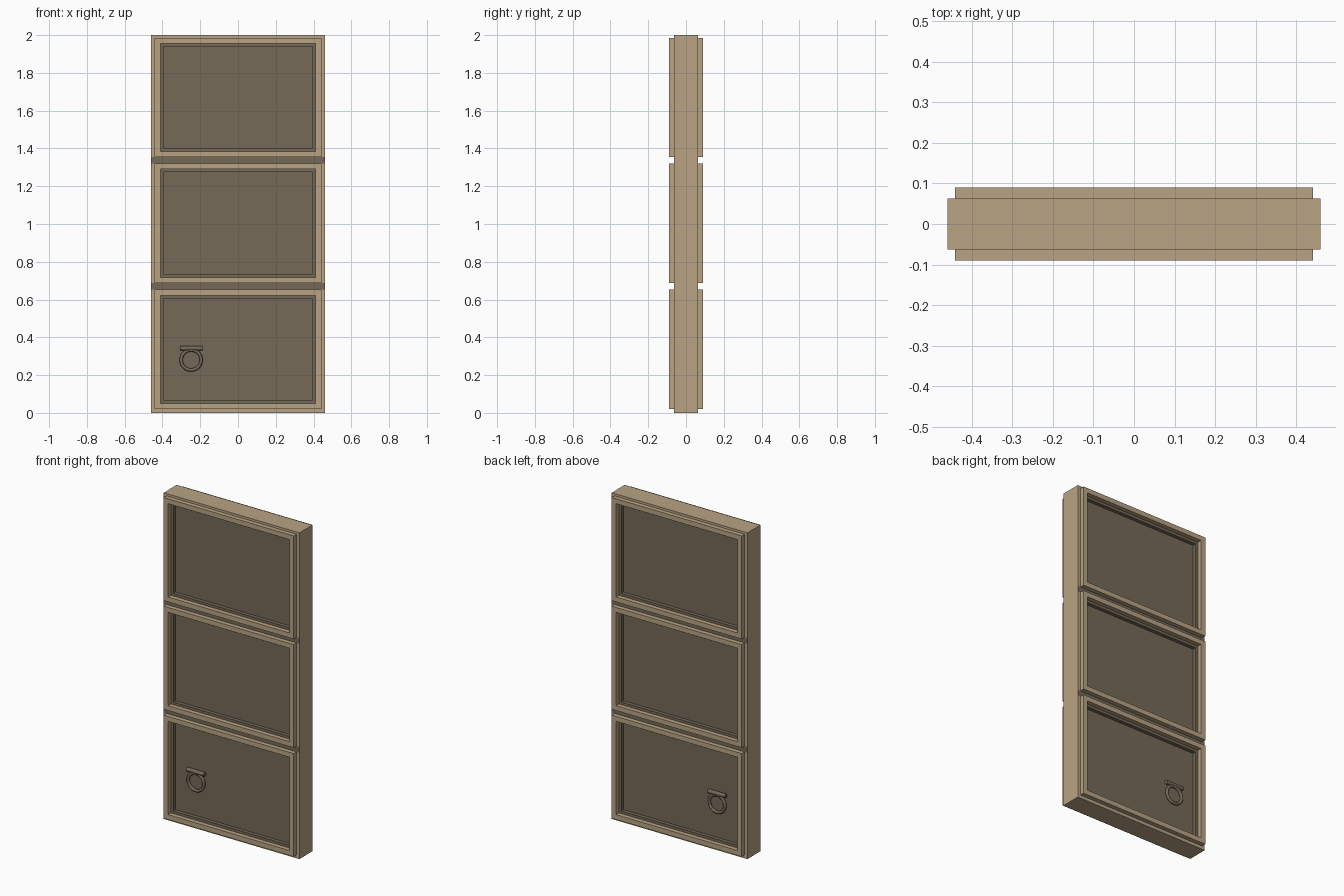
import bpy, bmesh, math
from mathutils import Vector

if "Cube" in bpy.data.objects:
    bpy.data.objects.remove(bpy.data.objects["Cube"])


def material(name, rgb):
    m = bpy.data.materials.new(name)
    m.diffuse_color = (*rgb, 1)
    m.use_nodes = True
    m.node_tree.nodes["Principled BSDF"].inputs["Base Color"].default_value = m.diffuse_color
    return m


LIGHT = material("light tan", (0.485, 0.367, 0.231))
DARK = material("dark brown", (0.178, 0.143, 0.096))

HALF_W, SLAB_Y, FRAME_Y, PANEL_Y = 0.46, 0.0625, 0.09, 0.04
FRAME_X, BAR, LIP = 0.441, 0.03, 0.016
FRAMES = [(0.02, 0.652), (0.688, 1.32), (1.354, 1.986)]


def add(name, bm, *mats):
    me = bpy.data.meshes.new(name)
    bm.to_mesh(me)
    bm.free()
    ob = bpy.data.objects.new(name, me)
    bpy.context.collection.objects.link(ob)
    for m in mats:
        me.materials.append(m)
    return ob


# Door slab with three recessed panels on each face
bm = bmesh.new()
bmesh.ops.create_cube(bm, size=1)
for v in bm.verts:
    v.co = Vector((v.co.x * 2 * HALF_W, v.co.y * 2 * SLAB_Y, (v.co.z + 0.5) * 2))
open_x = FRAME_X - BAR - LIP
openings = [(a + BAR + LIP, b - BAR - LIP) for a, b in FRAMES]
cuts = [((x, 0, 0), (1, 0, 0)) for x in (-FRAME_X, -open_x, open_x, FRAME_X)]
cuts += [((0, 0, z), (0, 0, 1)) for pair in FRAMES + openings for z in pair]
for co, no in cuts:
    bmesh.ops.bisect_plane(bm, geom=bm.verts[:] + bm.edges[:] + bm.faces[:],
                           plane_co=co, plane_no=no)
bm.normal_update()


def in_opening(f):
    c = f.calc_center_median()
    return (abs(f.normal.y) > 0.9 and abs(c.x) < open_x
            and any(a < c.z < b for a, b in openings))


res = bmesh.ops.extrude_discrete_faces(bm, faces=[f for f in bm.faces if in_opening(f)])
for f in res["faces"]:
    for v in f.verts:
        v.co.y = math.copysign(PANEL_Y, v.co.y)
bmesh.ops.recalc_face_normals(bm, faces=bm.faces[:])
# Outer edges and the thin border are light; recesses and gaps are dark
for f in bm.faces:
    c = f.calc_center_median()
    outer = abs(c.x) > HALF_W - 0.001 or c.z < 0.001 or c.z > 1.999
    gap = any(FRAMES[i][1] < c.z < FRAMES[i + 1][0] for i in (0, 1))
    border = abs(c.x) > FRAME_X or c.z < FRAMES[0][0] or c.z > FRAMES[2][1]
    f.material_index = 0 if outer or (border and not gap) else 1
add("door_slab", bm, LIGHT, DARK)


# Raised rectangular mouldings
def moulding(name, z0, z1, side):
    bm = bmesh.new()
    loops = []
    for inset in (0, BAR):
        for y in (SLAB_Y - 0.002, FRAME_Y):
            x, a, b = FRAME_X - inset, z0 + inset, z1 - inset
            loops.append([bm.verts.new((px, side * y, pz))
                          for px, pz in ((-x, a), (x, a), (x, b), (-x, b))])
    order = [loops[0], loops[1], loops[3], loops[2]]
    for k in range(4):
        p, q = order[k], order[(k + 1) % 4]
        for i in range(4):
            j = (i + 1) % 4
            bm.faces.new((p[i], p[j], q[j], q[i]))
    bmesh.ops.recalc_face_normals(bm, faces=bm.faces[:])
    add(name, bm, LIGHT)


for side, label in ((-1, "front"), (1, "back")):
    for level, (z0, z1) in zip(("lower", "middle", "upper"), FRAMES):
        moulding(f"{label}_{level}_moulding", z0, z1, side)

    # Ring handle hanging from a short round bar
    y = side * (PANEL_Y + 0.0125)
    bpy.ops.mesh.primitive_cylinder_add(vertices=16, radius=0.0125, depth=0.12,
                                        location=(-0.248, y, 0.342),
                                        rotation=(0, math.pi / 2, 0))
    bar = bpy.context.object
    bar.name = f"{label}_handle_bar"
    bpy.ops.mesh.primitive_torus_add(major_segments=32, minor_segments=10,
                                     major_radius=0.053, minor_radius=0.009,
                                     location=(-0.248, y, 0.28),
                                     rotation=(math.pi / 2, 0, 0))
    ring = bpy.context.object
    ring.name = f"{label}_handle_ring"
    for ob in (bar, ring):
        ob.data.materials.append(DARK)
        bpy.ops.object.select_all(action='DESELECT')
        ob.select_set(True)
        bpy.context.view_layer.objects.active = ob
        bpy.ops.object.shade_smooth_by_angle(angle=math.radians(40))
